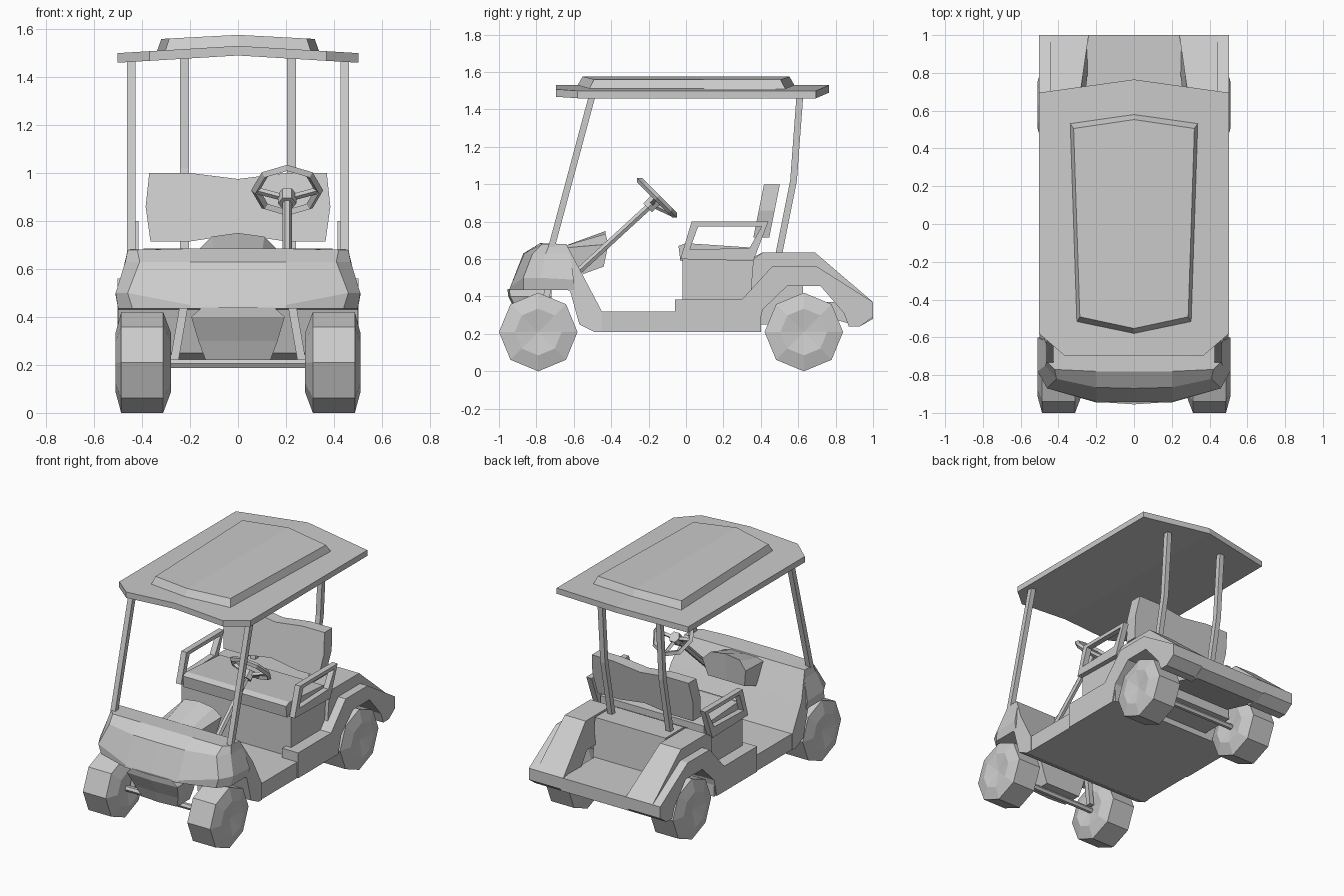
import bpy, bmesh, math
from mathutils import Vector

if "Cube" in bpy.data.objects:
    bpy.data.objects.remove(bpy.data.objects["Cube"])


def solid(name, rings, mirror=False, closed=False):
    """Loft equal-length rings; faces lying on x=0 are dropped so halves can be mirrored."""
    bm = bmesh.new()
    vs = [[bm.verts.new(p) for p in r] for r in rings]
    n = len(rings[0])
    pairs = list(zip(vs, vs[1:])) + ([(vs[-1], vs[0])] if closed else [])
    for a, b in pairs:
        for i in range(n):
            j = (i + 1) % n
            bm.faces.new((a[i], a[j], b[j], b[i]))
    if not closed:
        bm.faces.new(vs[0])
        bm.faces.new(vs[-1])
    bmesh.ops.recalc_face_normals(bm, faces=bm.faces[:])
    if mirror:
        mid = [f for f in bm.faces if all(abs(v.co.x) < 1e-5 for v in f.verts)]
        bmesh.ops.delete(bm, geom=mid, context='FACES')
    me = bpy.data.meshes.new(name)
    bm.to_mesh(me)
    bm.free()
    ob = bpy.data.objects.new(name, me)
    bpy.context.collection.objects.link(ob)
    if mirror:
        ob.modifiers.new("Mirror", 'MIRROR')
    return ob


def prism(name, pts, x0, x1):
    """Mirrored side profile of (y, z) points; x0 and x1 are numbers or functions of z."""
    f = lambda x, z: x(z) if callable(x) else x
    return solid(name, [[(f(x, z), y, z) for y, z in pts] for x in (x0, x1)], True)


def post(name, pts, w):
    """Mirrored square post through points, with level sections."""
    h = w / 2
    sq = ((-h, -h), (h, -h), (h, h), (-h, h))
    return solid(name, [[(x + a, y + b, z) for a, b in sq] for x, y, z in pts], True)


def rod(name, p, q, r, n=6):
    p, q = Vector(p), Vector(q)
    rot = (q - p).to_track_quat('Z', 'Y')
    ring = [rot @ Vector((r * math.cos(t), r * math.sin(t), 0))
            for t in (2 * math.pi * i / n for i in range(n))]
    return solid(name, [[c + v for v in ring] for c in (p, q)])


# wheels and axles
for end, y in (("front", -0.79), ("rear", 0.63)):
    prof = [(0.30, 0.002), (0.28, 0.125), (0.312, 0.21), (0.487, 0.21), (0.51, 0.125), (0.49, 0.002)]
    solid(end + "_wheels", [[(x, y + r * math.cos(k * math.pi / 4), 0.21 + r * math.sin(k * math.pi / 4))
                             for k in range(8)] for x, r in prof], True)
    rod(end + "_axle", (-0.3, y, 0.205), (0.3, y, 0.205), 0.02)

# floor pan
prism("floor", [(-0.49, 0.21), (0.4, 0.21), (0.4, 0.32), (-0.49, 0.32)], 0, 0.495)

# front wall sloping down to the floor
prism("front_wall", [(-0.72, 0.68), (-0.64, 0.68), (-0.55, 0.51), (-0.45, 0.32), (-0.45, 0.21),
                     (-0.49, 0.21), (-0.57, 0.25), (-0.62, 0.43), (-0.72, 0.46)],
      0, lambda z: 0.5 - 0.04 * max(0, z - 0.51) / 0.17)

# front cowl
solid("cowl", [
    [(0, -.945, .435), (.2, -.945, .435), (.44, -.87, .435), (.5, -.8, .435), (.5, -.6, .435), (0, -.6, .435)],
    [(0, -.94, .45), (.2, -.94, .45), (.46, -.87, .5), (.51, -.78, .5), (.51, -.6, .49), (0, -.6, .49)],
    [(0, -.87, .63), (.2, -.865, .63), (.41, -.82, .63), (.47, -.75, .63), (.47, -.62, .63), (0, -.62, .63)],
    [(0, -.78, .685), (.2, -.78, .685), (.42, -.77, .68), (.46, -.73, .68), (.46, -.64, .68), (0, -.64, .68)],
], True)

# lower nose and its struts
solid("nose", [[(0, yf, z), (x, yf + .01, z), (x, -.72, z), (0, -.72, z)]
               for x, yf, z in ((.15, -.955, .44), (.195, -.95, .40), (.165, -.90, .30), (.135, -.87, .22))], True)
post("nose_strut", [(.265, -.76, .22), (.225, -.74, .45)], .035)

# dashboard box
solid("dash", [
    [(0, -.65, .67), (.10, -.65, .67), (.15, -.65, .66), (.15, -.55, .52), (0, -.55, .52)],
    [(0, -.43, .75), (.11, -.43, .735), (.165, -.415, .68), (.14, -.44, .56), (0, -.44, .56)],
], True)

# wheel arch outline shared by the rear side panels
arch = [(1.0, .37), (1.0, .29), (.93, .24), (.87, .24), (.845, .31), (.72, .455), (.54, .455), (.41, .33)]

# outer rocker and rear flare
prism("rear_flare", [(-.06, .21), (-.06, .385), (.30, .385), (.46, .56), (.70, .56)] + arch + [(.38, .21)],
      .38, .503)

# rear body sides, leaving a cargo well between them
prism("rear_side", [(.34, .36), (.36, .60), (.41, .635), (.69, .635)] + arch,
      lambda z: .24 + .045 * max(0, z - .37) / .265, .445)
prism("rear_deck", [(.30, .25), (.34, .60), (.41, .635), (.61, .635), (.64, .25)], 0, .27)
prism("cargo_floor", [(.60, .33), (.60, .37), (1.0, .37), (1.0, .28), (.93, .24)], 0, .26)

# seat
prism("seat_box", [(-.02, .30), (-.02, .60), (.37, .60), (.37, .30)], 0, .42)
prism("seat_cushion", [(-.03, .59), (-.04, .67), (.0, .685), (.37, .66), (.37, .59)], 0, .395)
back = [(0, .975), (.2, 1.0), (.37, 1.0), (.385, .86), (.365, .715), (.2, .715), (0, .745)]
solid("seat_back", [[(x, .36 + .2 * (z - .715) + t, z) for x, z in back] for t in (0, .085)], True)

# armrest frames
outer = [(-.03, .60), (.03, .80), (.44, .80), (.36, .59)]
inner = [(.02, .65), (.065, .775), (.405, .775), (.34, .66)]
solid("armrest", [[(x, y, z) for y, z in loop] for loop, x in
                  ((outer, .415), (outer, .455), (inner, .455), (inner, .415))], True, True)

# steering wheel and column
C = Vector((.205, -.155, .928))
bpy.ops.mesh.primitive_torus_add(major_segments=8, minor_segments=4, major_radius=.132, minor_radius=.018,
                                 location=C, rotation=(-math.pi / 4, 0, 0))
bpy.context.object.name = "steering_wheel"
hub = C + Vector((0, -.03, -.035))
rod("steering_column", (.205, -.58, .53), hub, .02)
rod("steering_hub", hub - Vector((0, .02, .02)), hub + Vector((0, .02, .02)), .038)
for i, a in enumerate((0, 180, 270)):
    c, s = math.cos(math.radians(a)) * .13, math.sin(math.radians(a)) * .13
    rod(f"steering_spoke_{i}", hub, C + Vector((c, -s * .707, s * .707)), .014, 4)

# roof posts
post("front_post", [(.445, -.72, .66), (.445, -.50, 1.48)], .036)
post("rear_post", [(.223, .495, .62), (.223, .575, 1.02), (.223, .61, 1.49)], .036)

# roof slab and raised panel, both crowned towards the middle
slab = [(0, -.695), (.37, -.695), (.503, -.58), (.503, .695), (0, .765)]
solid("roof", [[(x, y, z - .06 * x) for x, y in slab] for z in (1.49, 1.53)], True)
panel = [(0, -.585), (.305, -.52), (.34, .535), (0, .585)]
solid("roof_panel", [[(x * s, y * s2, z - .05 * x) for x, y in panel]
                     for s, s2, z in ((1, 1, 1.52), (.94, .945, 1.576))], True)
